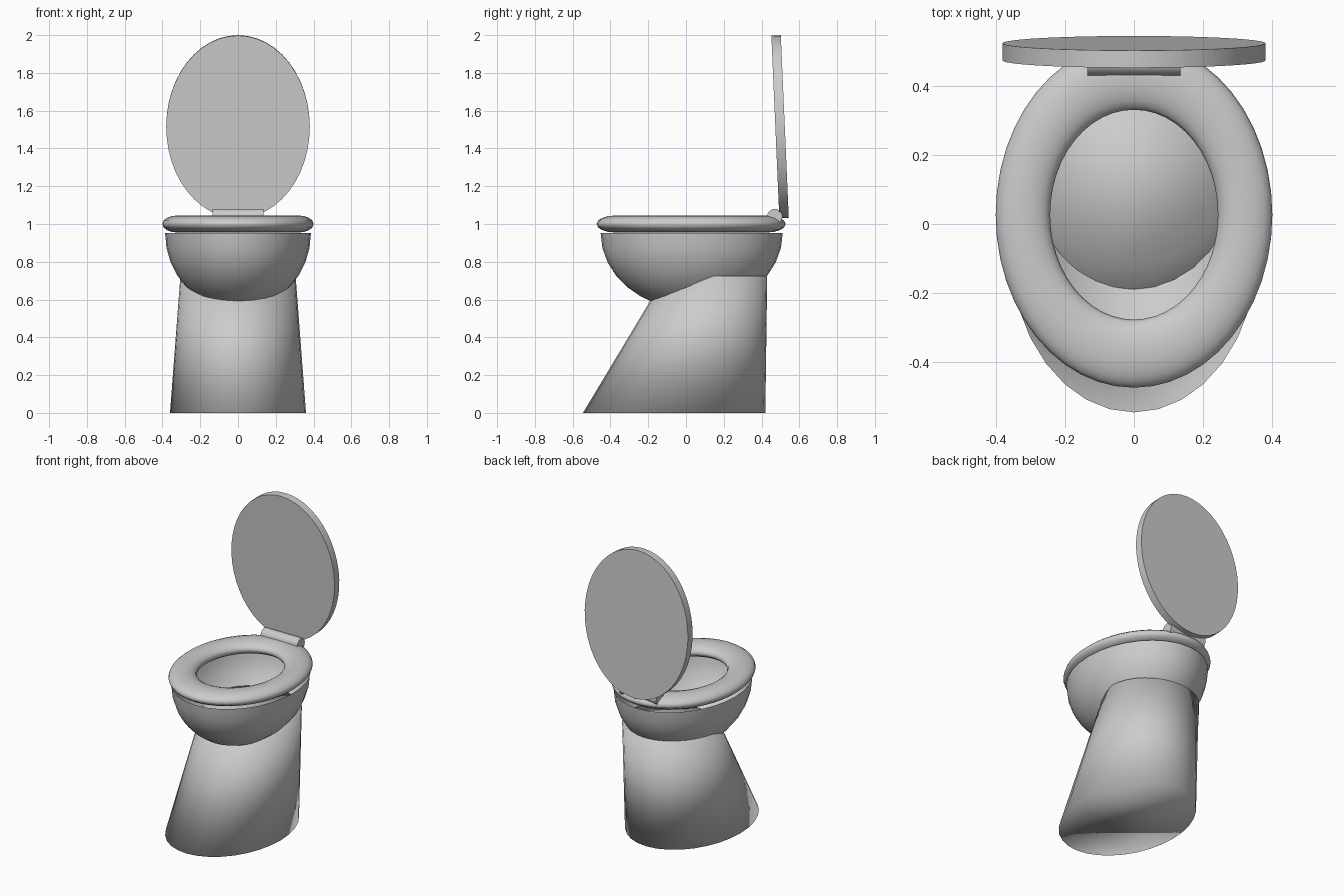
import bpy, bmesh
from math import sin, cos, pi, radians
from mathutils import Matrix

if "Cube" in bpy.data.objects:
    bpy.data.objects.remove(bpy.data.objects["Cube"])


def smooth_object(name, bm, angle=None):
    bmesh.ops.recalc_face_normals(bm, faces=bm.faces)
    mesh = bpy.data.meshes.new(name)
    bm.to_mesh(mesh)
    bm.free()
    ob = bpy.data.objects.new(name, mesh)
    bpy.context.collection.objects.link(ob)
    bpy.ops.object.select_all(action='DESELECT')
    ob.select_set(True)
    bpy.context.view_layer.objects.active = ob
    if angle is None:
        bpy.ops.object.shade_smooth()
    else:
        bpy.ops.object.shade_smooth_by_angle(angle=radians(angle))
    return ob


def loft(name, rings, caps=True, angle=None, matrix=None, n=32):
    """Skin ellipses given as (center_y, radius_x, radius_y, z)."""
    bm = bmesh.new()
    loops = [[bm.verts.new((rx * sin(2 * pi * i / n), cy + ry * cos(2 * pi * i / n), z))
              for i in range(n)] for cy, rx, ry, z in rings]
    for a, b in zip(loops, loops[1:]):
        for i in range(n):
            j = (i + 1) % n
            bm.faces.new((a[i], a[j], b[j], b[i]))
    if caps:
        bm.faces.new(loops[0])
        bm.faces.new(loops[-1])
    if matrix:
        bm.transform(matrix)
    return smooth_object(name, bm, angle)


# Pedestal: leaning elliptical foot that pokes up into the bowl
loft("pedestal", [(-0.0625, 0.36, 0.4825, 0), (0.16, 0.305, 0.27, 0.725)])

# Bowl: open lower half of an ellipsoid
bm = bmesh.new()
bmesh.ops.create_uvsphere(bm, u_segments=32, v_segments=16, radius=1)
bmesh.ops.delete(bm, geom=[v for v in bm.verts if v.co.z > 0.01], context='VERTS')
bm.transform(Matrix.Translation((0, 0.03, 0.952)) @ Matrix.Diagonal((0.386, 0.482, 0.405, 1)))
smooth_object("bowl", bm)

# Seat: flattened elliptical torus
bpy.ops.mesh.primitive_torus_add(major_segments=48, minor_segments=16,
                                 major_radius=1, minor_radius=0.245,
                                 location=(0, 0.027, 1.0))
seat = bpy.context.object
seat.name = "seat"
seat.scale = (0.3215, 0.402, 0.045 / 0.245)
bpy.ops.object.shade_smooth()

# Lid: upright oval plate, tilted slightly forward
tilt = Matrix.Translation((0, 0.498, 1.515)) @ Matrix.Rotation(radians(92.5), 4, 'X')
loft("lid", [(0, 0.38, 0.484, -0.025), (0, 0.38, 0.484, 0.025)], angle=40, matrix=tilt, n=48)

# Hinge: short bar between seat and lid
bar = Matrix.Translation((0, 0.47, 1.04)) @ Matrix.Rotation(radians(90), 4, 'Y')
loft("hinge", [(0, 0.04, 0.04, -0.135), (0, 0.04, 0.04, 0.135)], angle=40, matrix=bar)
